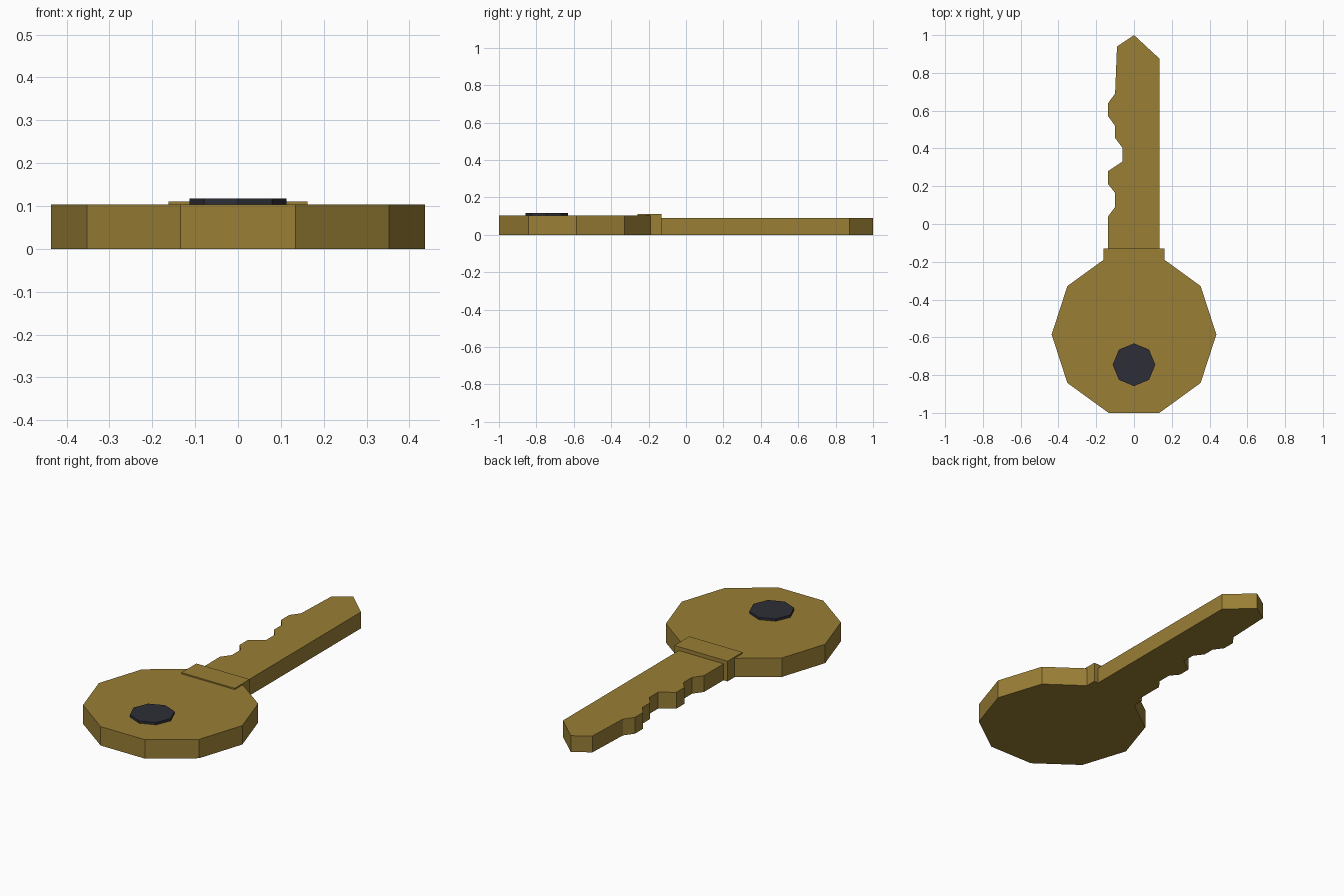
import bpy, bmesh, math

if "Cube" in bpy.data.objects:
    bpy.data.objects.remove(bpy.data.objects["Cube"])


def material(name, rgb):
    m = bpy.data.materials.new(name)
    m.diffuse_color = (*rgb, 1)
    m.use_nodes = True
    m.node_tree.nodes["Principled BSDF"].inputs["Base Color"].default_value = m.diffuse_color
    return m


brass = material("brass", (0.32, 0.212, 0.036))
dark = material("dark_grey", (0.027, 0.027, 0.038))


def prism(name, outline, z0, z1, mat):
    """Extrude a flat outline from z0 up to z1."""
    bm = bmesh.new()
    base = bm.faces.new([bm.verts.new((x, y, z0)) for x, y in outline])
    top = bmesh.ops.extrude_face_region(bm, geom=[base])["geom"]
    bmesh.ops.translate(bm, vec=(0, 0, z1 - z0),
                        verts=[v for v in top if isinstance(v, bmesh.types.BMVert)])
    bmesh.ops.recalc_face_normals(bm, faces=bm.faces)
    mesh = bpy.data.meshes.new(name)
    bm.to_mesh(mesh)
    bm.free()
    mesh.materials.append(mat)
    obj = bpy.data.objects.new(name, mesh)
    bpy.context.collection.objects.link(obj)
    return obj


def polygon(sides, radius, cy):
    return [(radius * math.cos(i * math.tau / sides),
             cy + radius * math.sin(i * math.tau / sides)) for i in range(sides)]


# Ten-sided handle with a dark eight-sided hole plate
prism("handle", polygon(10, 0.436, -0.585), 0, 0.104, brass)
prism("hole", polygon(8, 0.113, -0.745), 0.1, 0.117, dark)

# Collar between handle and blade
prism("collar", [(-0.162, -0.26), (0.162, -0.26), (0.162, -0.13), (-0.162, -0.13)],
      0, 0.111, brass)

# Blade with a pointed tip and cut teeth along the left edge
prism("blade", [
    (0.135, -0.15), (0.135, 0.875), (0, 1), (-0.09, 0.94),
    (-0.1, 0.69), (-0.137, 0.64), (-0.137, 0.57), (-0.1, 0.52),
    (-0.1, 0.455), (-0.062, 0.405), (-0.062, 0.33), (-0.137, 0.28),
    (-0.137, 0.21), (-0.1, 0.165), (-0.1, 0.09), (-0.137, 0.04),
    (-0.137, -0.15)], 0, 0.09, brass)
